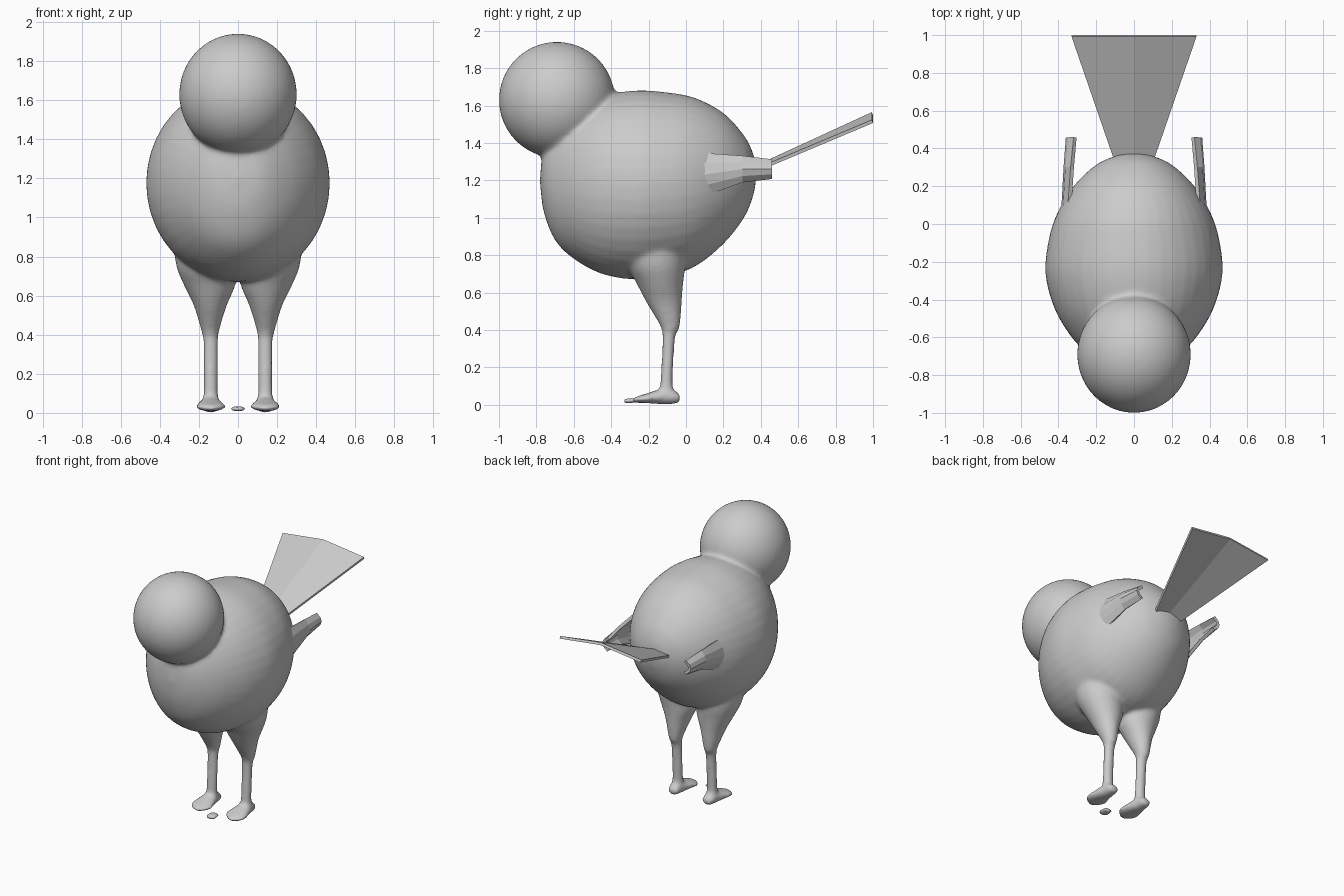
import bpy, bmesh
from math import cos, sin, tau
from mathutils import Vector

cube = bpy.data.objects.get("Cube")
if cube:
    bpy.data.objects.remove(cube, do_unlink=True)

GREY = (0.6, 0.6, 0.6, 1)
grey = bpy.data.materials.new("plain_grey")
grey.use_nodes = True
grey.diffuse_color = GREY
for node in grey.node_tree.nodes:
    if node.type == 'BSDF_PRINCIPLED':
        node.inputs["Base Color"].default_value = GREY


def add_object(name, bm):
    bmesh.ops.recalc_face_normals(bm, faces=bm.faces)
    mesh = bpy.data.meshes.new(name)
    bm.to_mesh(mesh)
    bm.free()
    mesh.materials.append(grey)
    obj = bpy.data.objects.new(name, mesh)
    bpy.context.collection.objects.link(obj)
    return obj


def smooth_path(rows, steps=5):
    """Catmull-Rom curve through the rows of a profile."""
    pts = [Vector(r) for r in rows]
    pts = [pts[0]] + pts + [pts[-1]]
    out = []
    for a, b, c, d in zip(pts, pts[1:], pts[2:], pts[3:]):
        for i in range(steps):
            t = i / steps
            out.append(0.5 * (2 * b + (c - a) * t + (2 * a - 5 * b + 4 * c - d) * t * t
                              + (3 * b - a - 3 * c + d) * t ** 3))
    return out + [pts[-1]]


def loft(bm, rows, axis, side=1, n=40):
    """Elliptical rings: (position on axis, x, other centre, x radius, other radius)."""
    rings = []
    for pos, cx, cv, rx, rv in smooth_path(rows):
        ring = []
        for i in range(n):
            x = side * cx + max(rx, 0.002) * cos(tau * i / n)
            v = cv + max(rv, 0.002) * sin(tau * i / n)
            ring.append(bm.verts.new((x, pos, v) if axis == 'y' else (x, v, pos)))
        rings.append(ring)
    for a, b in zip(rings, rings[1:]):
        for i in range(n):
            j = (i + 1) % n
            bm.faces.new((a[i], a[j], b[j], b[i]))
    bm.faces.new(rings[0])
    bm.faces.new(rings[-1])


def plate(name, rows, thickness):
    """Thin bent sheet through a grid of points."""
    bm = bmesh.new()
    grid = [[bm.verts.new(p) for p in row] for row in rows]
    for a, b in zip(grid, grid[1:]):
        for i in range(len(a) - 1):
            bm.faces.new((a[i], a[i + 1], b[i + 1], b[i]))
    obj = add_object(name, bm)
    solid = obj.modifiers.new("thickness", 'SOLIDIFY')
    solid.thickness = thickness
    solid.offset = 0
    return obj


# Egg-shaped trunk: y, bottom, top, half width
trunk = [(-0.78, 1.18, 1.22, 0.02), (-0.76, 1.03, 1.38, 0.13), (-0.7, 0.88, 1.49, 0.23),
         (-0.6, 0.78, 1.58, 0.33), (-0.45, 0.70, 1.65, 0.42), (-0.27, 0.67, 1.68, 0.468),
         (-0.1, 0.69, 1.67, 0.455), (0.05, 0.74, 1.64, 0.41), (0.2, 0.86, 1.56, 0.32),
         (0.31, 1.0, 1.44, 0.205), (0.36, 1.12, 1.34, 0.1), (0.375, 1.21, 1.25, 0.02)]

# Leg: z, x, y, x radius, y radius
leg = [(0.04, 0.14, -0.1, 0.045, 0.04), (0.1, 0.14, -0.105, 0.037, 0.035),
       (0.2, 0.14, -0.1, 0.037, 0.032), (0.36, 0.14, -0.092, 0.038, 0.035),
       (0.42, 0.142, -0.085, 0.046, 0.053), (0.55, 0.142, -0.118, 0.085, 0.095),
       (0.65, 0.145, -0.14, 0.13, 0.125), (0.75, 0.16, -0.16, 0.155, 0.155),
       (0.9, 0.17, -0.17, 0.165, 0.16)]

# Foot: y, x, z, x radius, z radius
foot = [(-0.03, 0.14, 0.035, 0.01, 0.008), (-0.04, 0.14, 0.037, 0.038, 0.027),
        (-0.1, 0.14, 0.045, 0.048, 0.045), (-0.17, 0.14, 0.04, 0.067, 0.034),
        (-0.22, 0.14, 0.033, 0.08, 0.024), (-0.26, 0.14, 0.028, 0.062, 0.018),
        (-0.29, 0.14, 0.022, 0.02, 0.008)]

# Trunk, head, legs and feet fused into one smooth skin
bm = bmesh.new()
loft(bm, [(y, 0, (lo + hi) / 2, w, (hi - lo) / 2) for y, lo, hi, w in trunk], 'y')
head = bmesh.ops.create_uvsphere(bm, u_segments=48, v_segments=32, radius=0.31)["verts"]
for v in head:
    v.co = Vector((v.co.x * 0.97, v.co.y - 0.69, v.co.z + 1.63))
for side in (1, -1):
    loft(bm, leg, 'z', side)
    loft(bm, foot, 'y', side)
body = add_object("body_head_and_legs", bm)
skin = body.modifiers.new("fuse", 'REMESH')
skin.mode = 'VOXEL'
skin.voxel_size = 0.013
skin.use_smooth_shade = True
relax = body.modifiers.new("relax", 'SMOOTH')
relax.factor = 0.5
relax.iterations = 10

# Small loose claw between the feet
bm = bmesh.new()
loft(bm, [(-0.33, 0, 0.02, 0.022, 0.008), (-0.31, 0, 0.021, 0.035, 0.013),
          (-0.27, 0, 0.023, 0.03, 0.011)], 'y', n=10)
claw = add_object("front_claw", bm)
claw.data.shade_smooth()

# Fan tail with a raised centre fold: y, half width, edge z, fold z
plate("tail", [[(-w, y, edge), (0, y, fold), (w, y, edge)]
               for y, w, edge, fold in [(0.2, 0.055, 1.18, 1.19), (0.997, 0.33, 1.515, 1.556)]], 0.018)

# Short wings bowed outward: y, edge x, middle x, bottom, top
wing = [(0.04, 0.345, 0.376, 1.10, 1.345), (0.3, 0.327, 0.362, 1.195, 1.325),
        (0.458, 0.312, 0.35, 1.215, 1.305)]
for side, name in ((1, "left_wing"), (-1, "right_wing")):
    rows = []
    for y, edge, mid, lo, hi in wing:
        rows.append([(side * (edge + (mid - edge) * (1 - t * t)), y,
                      (lo + hi) / 2 + t * (hi - lo) / 2) for t in (-1, -0.5, 0, 0.5, 1)])
    plate(name, rows, 0.022)
